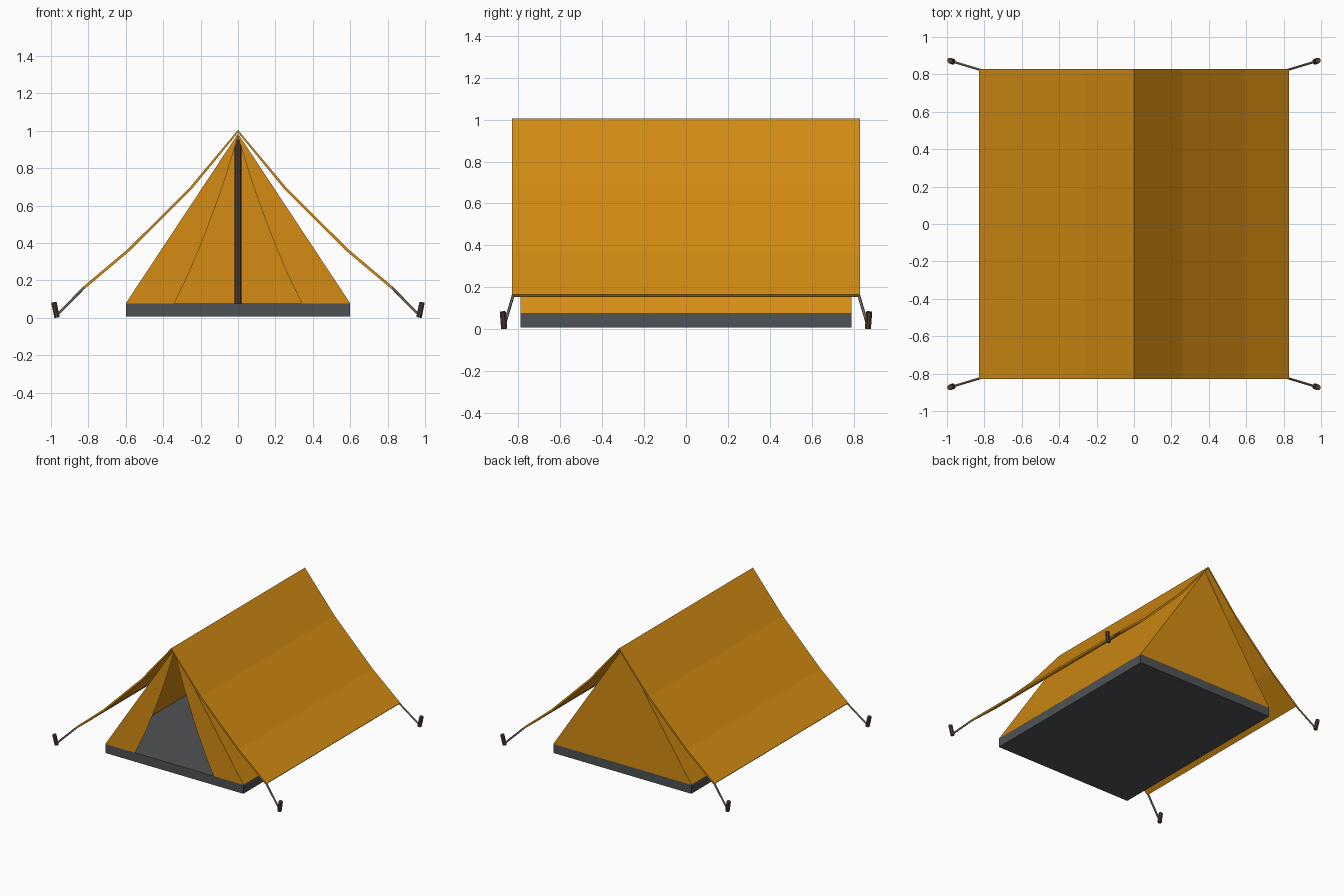
import bpy
from mathutils import Vector

if "Cube" in bpy.data.objects:
    bpy.data.objects.remove(bpy.data.objects["Cube"])


def material(name, rgb):
    m = bpy.data.materials.new(name)
    m.diffuse_color = (*rgb, 1)
    m.use_nodes = True
    m.node_tree.nodes["Principled BSDF"].inputs["Base Color"].default_value = m.diffuse_color
    return m


ORANGE = material("orange canvas", (0.66, 0.265, 0.006))
GREY = material("grey groundsheet", (0.078, 0.084, 0.09))
BROWN = material("brown wood", (0.085, 0.05, 0.038))
TAN = material("tan rope", (0.28, 0.22, 0.165))


def mesh(name, verts, faces, mat):
    me = bpy.data.meshes.new(name)
    me.from_pydata(verts, [], faces)
    me.materials.append(mat)
    ob = bpy.data.objects.new(name, me)
    bpy.context.collection.objects.link(ob)
    return ob


def rod(name, a, b, radius, mat, sides=8):
    a, b = Vector(a), Vector(b)
    d = b - a
    bpy.ops.mesh.primitive_cylinder_add(vertices=sides, radius=radius, depth=d.length,
                                        location=(a + b) / 2)
    ob = bpy.context.object
    ob.name = name
    ob.rotation_euler = d.to_track_quat('Z', 'Y').to_euler()
    ob.data.materials.append(mat)


W, L, BASE, APEX = 0.6, 0.79, 0.078, 0.985

# Groundsheet tub
bpy.ops.mesh.primitive_cube_add(size=1, location=(0, 0, (BASE + 0.008) / 2))
tub = bpy.context.object
tub.name = "groundsheet"
tub.scale = (2 * W, 2 * L, BASE - 0.008)
tub.data.materials.append(GREY)

# Inner tent: two sloping walls and the back triangle
mesh("inner_tent",
     [(-W, -L, BASE), (W, -L, BASE), (0, -L, APEX),
      (-W, L, BASE), (W, L, BASE), (0, L, APEX)],
     [(0, 2, 5, 3), (1, 4, 5, 2), (4, 3, 5)], ORANGE)

# Front door panels with curved opening edge
door = [(0.34, BASE), (0.262, 0.24), (0.187, 0.42), (0.13, 0.57), (0.08, 0.71), (0.03, 0.87), (0.0, APEX - 0.015)]
for side, name in ((-1, "door_panel_left"), (1, "door_panel_right")):
    verts, faces = [], []
    for x, z in door:
        outer = W * (APEX - z) / (APEX - BASE)
        verts += [(side * outer, -L, z), (side * x, -L, z)]
    for i in range(len(door) - 1):
        q = (2 * i, 2 * i + 1, 2 * i + 3, 2 * i + 2)
        faces.append(q if side < 0 else q[::-1])
    mesh(name, verts, faces, ORANGE)

# Flysheet: thin sagging roof swept along y
half = [(0.83, 0.165), (0.59, 0.367), (0.26, 0.695), (0, 1.005)]
prof = [(-x, z) for x, z in half] + half[-2::-1]
n = len(prof)
fly = mesh("flysheet",
           [(x, -0.83, z) for x, z in prof] + [(x, 0.83, z) for x, z in prof],
           [(i, i + 1, n + i + 1, n + i) for i in range(n - 1)], ORANGE)
sol = fly.modifiers.new("thickness", 'SOLIDIFY')
sol.thickness = 0.014
sol.offset = -1

# Inner support pole
rod("tent_pole", (0, 0.74, BASE), (0, 0.74, 0.955), 0.019, BROWN)

# Guy ropes and leaning stakes at the four corners
for sx in (-1, 1):
    for sy in (-1, 1):
        tag = ("left" if sx < 0 else "right") + ("_front" if sy < 0 else "_back")
        rod("guy_rope_" + tag, (sx * 0.825, sy * 0.825, 0.16),
            (sx * 0.965, sy * 0.867, 0.018), 0.007, TAN, 6)
        rod("stake_" + tag, (sx * 0.968, sy * 0.868, 0.003),
            (sx * 0.984, sy * 0.874, 0.083), 0.0155, BROWN)
